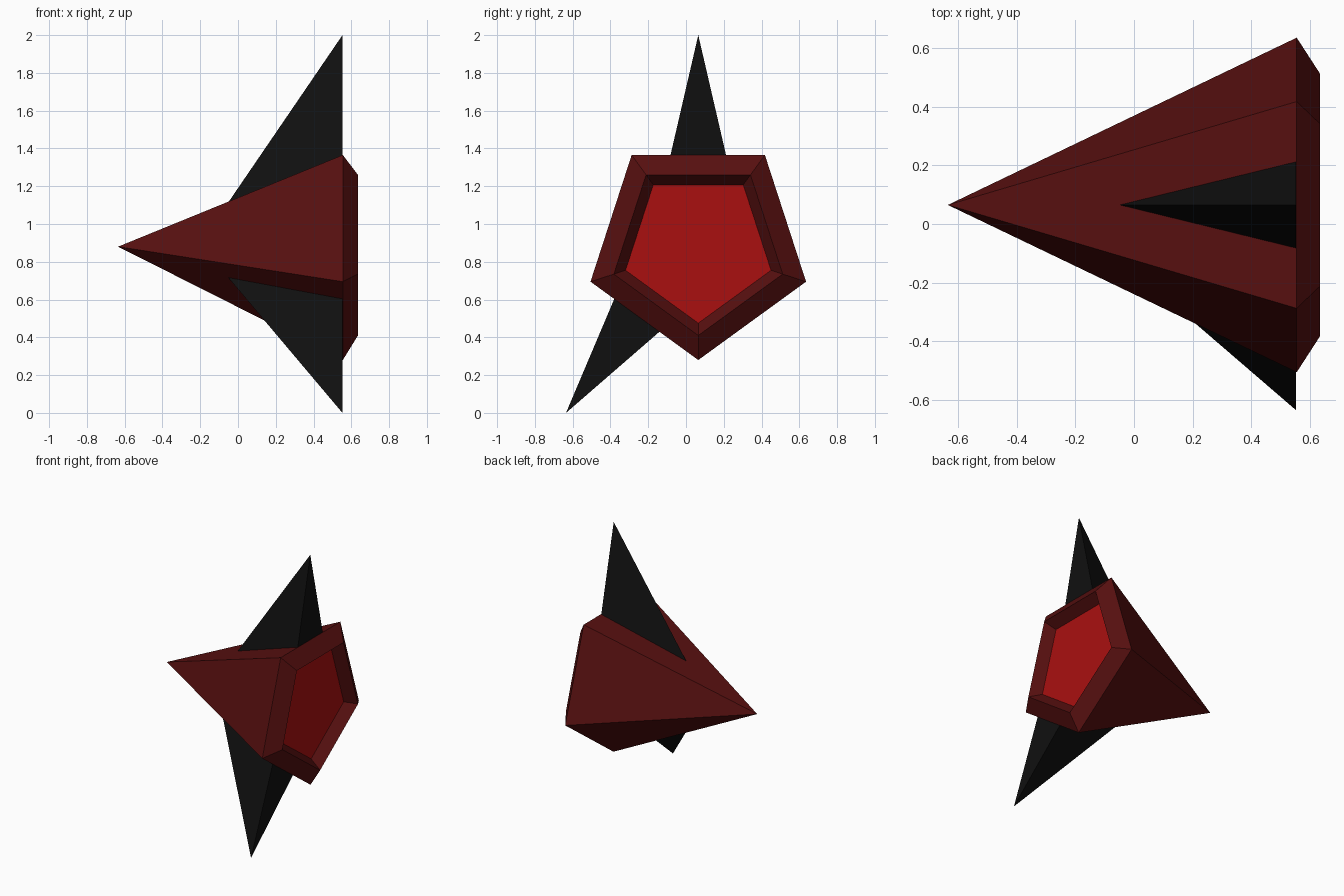
import bpy
import bmesh
from math import sin, cos, radians

cube = bpy.data.objects.get("Cube")
if cube:
    bpy.data.objects.remove(cube, do_unlink=True)

CENTRE_Y, CENTRE_Z = 0.065, 0.88
BACK = 0.555


def material(name, colour):
    mat = bpy.data.materials.new(name)
    mat.use_nodes = True
    mat.diffuse_color = (*colour, 1)
    bsdf = mat.node_tree.nodes["Principled BSDF"]
    bsdf.inputs["Base Color"].default_value = (*colour, 1)
    bsdf.inputs["Roughness"].default_value = 0.8
    return mat


dark_red = material("dark red", (0.095, 0.005, 0.005))
bright_red = material("bright red", (0.4, 0.005, 0.005))
black = material("black", (0.005, 0.005, 0.005))


def finish(bm, name, mats):
    bmesh.ops.recalc_face_normals(bm, faces=bm.faces)
    mesh = bpy.data.meshes.new(name)
    bm.to_mesh(mesh)
    bm.free()
    for mat in mats:
        mesh.materials.append(mat)
    obj = bpy.data.objects.new(name, mesh)
    bpy.context.collection.objects.link(obj)
    return obj


def polar(x, radius, degrees):
    """Point around the long axis; zero degrees points up, positive turns to -y."""
    a = radians(degrees)
    return (x, CENTRE_Y - radius * sin(a), CENTRE_Z + radius * cos(a))


# Five-sided cone with a bevelled rim and a recessed bright end panel
def make_body():
    bm = bmesh.new()
    tip = bm.verts.new(polar(-0.635, 0, 0))
    rings = []
    for x, radius in ((BACK, 0.6), (0.635, 0.47), (0.56, 0.405)):
        rings.append([bm.verts.new(polar(x, radius, 36 + 72 * i)) for i in range(5)])
    for i in range(5):
        j = (i + 1) % 5
        bm.faces.new((tip, rings[0][i], rings[0][j]))
        for a, b in zip(rings, rings[1:]):
            bm.faces.new((a[i], b[i], b[j], a[j]))
    panel = bm.faces.new(rings[-1])
    panel.material_index = 1
    return finish(bm, "cone_body", (dark_red, bright_red))


# Swept spike fin: flat back, sharp leading edge, root buried in the body
def make_fin(name, degrees, dy=0, dz=0):
    back, root, length, half = BACK - 0.002, 0.2, 1.12, 0.213
    a = radians(degrees)
    points = ((back, 0, length), (-0.075, 0, root), (back, half, root), (back, -half, root))
    bm = bmesh.new()
    verts = []
    for x, side, out in points:
        y = CENTRE_Y + side * cos(a) - out * sin(a) + dy
        z = CENTRE_Z + side * sin(a) + out * cos(a) + dz
        verts.append(bm.verts.new((x, y, z)))
    for skip in range(4):
        bm.faces.new([v for k, v in enumerate(verts) if k != skip])
    return finish(bm, name, (black,))


make_body()
make_fin("top_fin", 0)
make_fin("lower_fin", 144, -0.042, 0.026)
